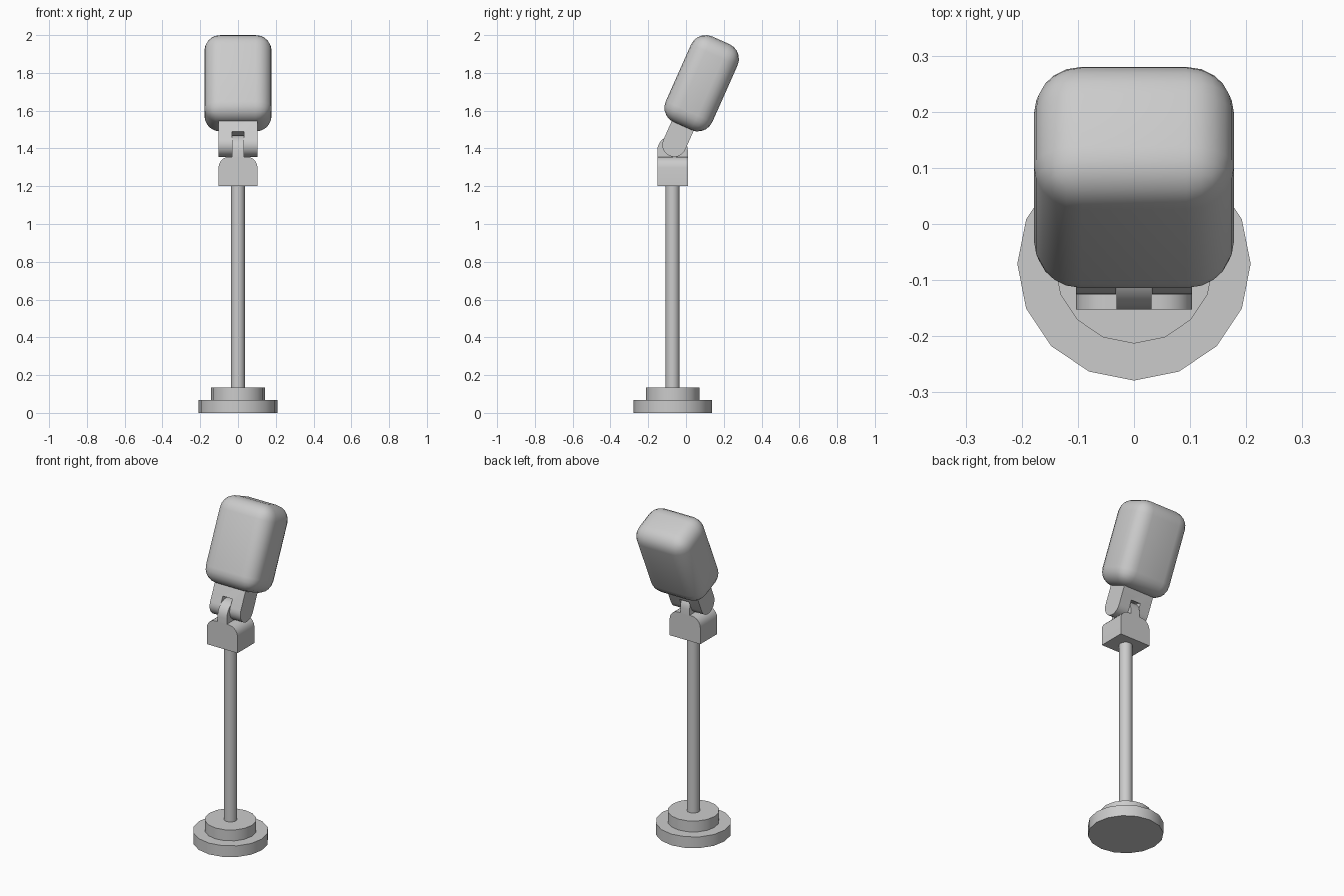
import bpy, bmesh, math
from math import sin, cos, pi, radians
from mathutils import Matrix

if "Cube" in bpy.data.objects:
    bpy.data.objects.remove(bpy.data.objects["Cube"])

TILT = radians(24)
AXIS_Y = -0.071


def finish(bm, name, angle=35):
    bmesh.ops.recalc_face_normals(bm, faces=bm.faces)
    mesh = bpy.data.meshes.new(name)
    bm.to_mesh(mesh)
    bm.free()
    obj = bpy.data.objects.new(name, mesh)
    bpy.context.collection.objects.link(obj)
    smooth(obj, angle)
    return obj


def smooth(obj, angle=35):
    bpy.ops.object.select_all(action='DESELECT')
    obj.select_set(True)
    bpy.context.view_layer.objects.active = obj
    bpy.ops.object.shade_smooth_by_angle(angle=radians(angle))


def disc(name, radius, z0, z1, sides=16):
    bm = bmesh.new()
    bmesh.ops.create_cone(bm, cap_ends=True, segments=sides, radius1=radius, radius2=radius,
                          depth=z1 - z0, matrix=Matrix.Translation((0, AXIS_Y, (z0 + z1) / 2)))
    return finish(bm, name)


def prism(name, points, offset):
    """Extrude a closed 3D outline along an offset vector."""
    bm = bmesh.new()
    face = bm.faces.new([bm.verts.new(p) for p in points])
    ext = bmesh.ops.extrude_face_region(bm, geom=[face])
    bmesh.ops.translate(bm, vec=offset, verts=[v for v in ext['geom'] if isinstance(v, bmesh.types.BMVert)])
    return finish(bm, name)


def arc(cu, cv, r, a0, a1, n):
    return [(cu + r * cos(radians(a0 + (a1 - a0) * i / n)),
             cv + r * sin(radians(a0 + (a1 - a0) * i / n))) for i in range(n + 1)]


# Stepped foot and pole
disc("base_lower", 0.208, 0.0, 0.068)
disc("base_upper", 0.142, 0.068, 0.134)
disc("pole", 0.037, 0.134, 1.2)

# Joint block with rounded shoulders
outline = [(-0.103, 1.2), (0.103, 1.2)] + arc(0.046, 1.299, 0.057, 0, 90, 5) + arc(-0.046, 1.299, 0.057, 90, 180, 5)
prism("joint_block", [(x, AXIS_Y - 0.081, z) for x, z in outline], (0, 0.162, 0))

# Tongue with round top
outline = [(AXIS_Y - 0.081, 1.34), (AXIS_Y + 0.081, 1.34)] + arc(AXIS_Y, 1.388, 0.081, 0, 180, 12)
prism("joint_tongue", [(-0.031, y, z) for y, z in outline], (0.062, 0, 0))

# Head frame, tilted backwards
frame = Matrix.Translation((0, 0.083, 1.745)) @ Matrix.Rotation(-TILT, 4, 'X')

# Slotted yoke with rounded prongs
outline = [(0.0635, -0.2), (-0.0635, -0.2)] + arc(0, -0.357, 0.0635, 180, 360, 12)
yoke = prism("yoke", [(-0.103, y, z) for y, z in outline], (0.206, 0, 0))
bm = bmesh.new()
bmesh.ops.create_cube(bm, size=1, matrix=Matrix.Translation((0, 0, -0.407)) @ Matrix.Diagonal((0.064, 0.3, 0.2, 1)))
cutter = finish(bm, "slot_cutter")
cutter.hide_render = True
cut = yoke.modifiers.new("slot", 'BOOLEAN')
cut.object, cut.operation, cut.solver = cutter, 'DIFFERENCE', 'EXACT'
smooth(yoke)
bpy.ops.object.modifier_apply(modifier="slot")
bpy.data.objects.remove(cutter)
smooth(yoke)
yoke.matrix_world = frame

# Rounded head
bm = bmesh.new()
bmesh.ops.create_cube(bm, size=1, matrix=Matrix.Diagonal((0.357, 0.27, 0.498, 1)))
bmesh.ops.bevel(bm, geom=bm.edges[:], offset=0.085, segments=5, profile=0.5, affect='EDGES')
head = finish(bm, "head", 40)
head.matrix_world = frame
